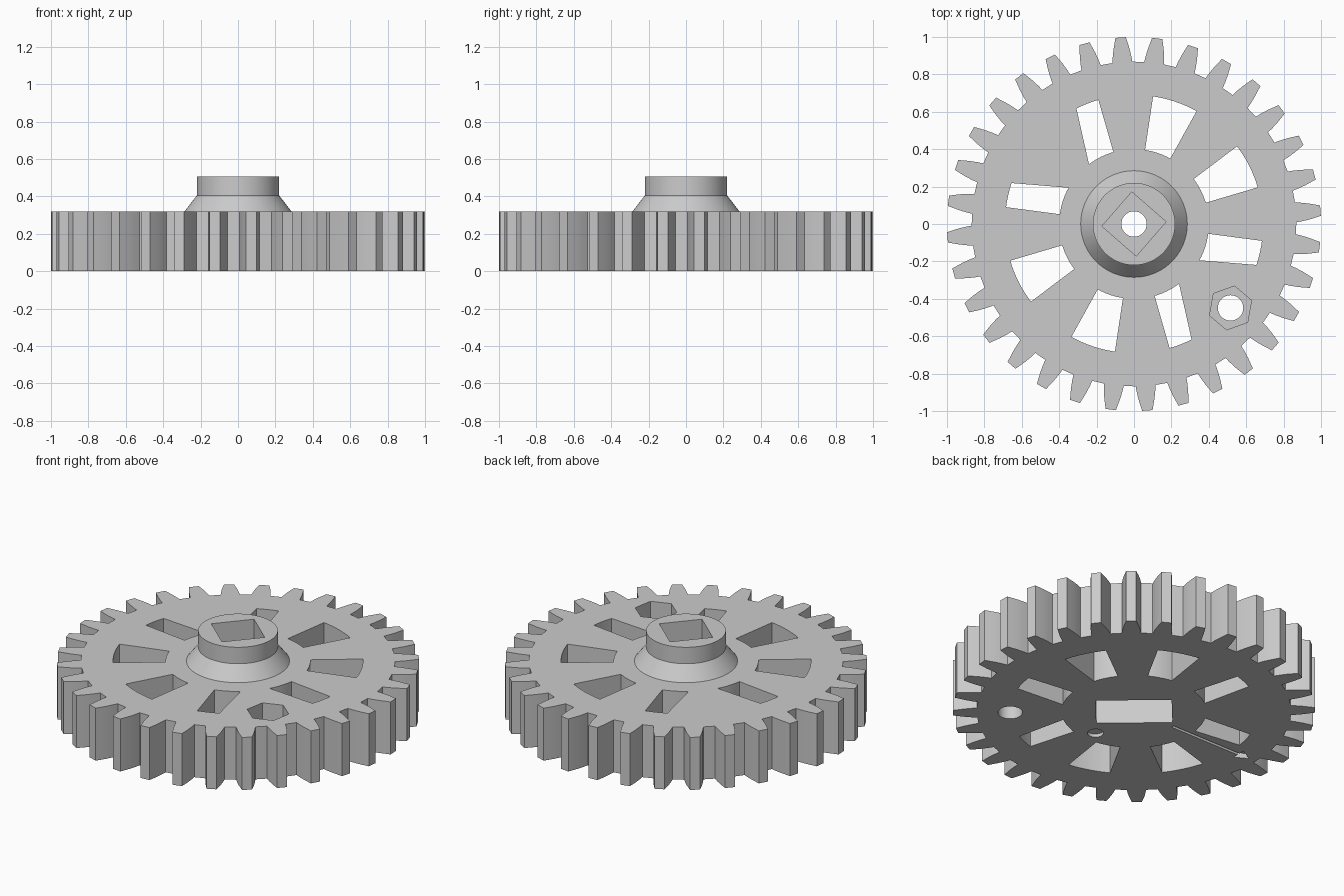
import bpy, bmesh
from math import radians, cos, sin, pi
from mathutils import Matrix, Vector

TEETH = 32
TURN = 4.1          # rotation of the tooth pattern, degrees
AXIS = -41          # direction of the bolt and the square socket, degrees
PLATE_TOP = 0.32
HUB_TOP = 0.505

if "Cube" in bpy.data.objects:
    bpy.data.objects.remove(bpy.data.objects["Cube"], do_unlink=True)

grey = bpy.data.materials.new("plain_grey")
grey.use_nodes = True
COLOUR = (0.6, 0.6, 0.6, 1)
grey.diffuse_color = COLOUR
grey.node_tree.nodes["Principled BSDF"].inputs["Base Color"].default_value = COLOUR


def polar(r, deg):
    return Vector((r * cos(radians(deg)), r * sin(radians(deg))))


def prism(name, outline, z0, z1):
    """Extrude a flat outline from z0 up to z1."""
    bm = bmesh.new()
    face = bm.faces.new([bm.verts.new((p[0], p[1], z0)) for p in outline])
    up = bmesh.ops.extrude_face_region(bm, geom=[face])["geom"]
    bmesh.ops.translate(bm, vec=(0, 0, z1 - z0),
                        verts=[g for g in up if isinstance(g, bmesh.types.BMVert)])
    bmesh.ops.recalc_face_normals(bm, faces=bm.faces)
    return finish(name, bm)


def finish(name, bm):
    mesh = bpy.data.meshes.new(name)
    bm.to_mesh(mesh)
    bm.free()
    mesh.materials.append(grey)
    ob = bpy.data.objects.new(name, mesh)
    bpy.context.collection.objects.link(ob)
    return ob


def ngon(centre, r, n, start=0.0):
    return [Vector(centre) + polar(r, start + 360 * i / n) for i in range(n)]


def rect(centre, length, width, deg):
    turn = Matrix.Rotation(radians(deg), 2)
    return [Vector(centre) + turn @ Vector((x * length / 2, y * width / 2))
            for x, y in ((-1, -1), (1, -1), (1, 1), (-1, 1))]


def combine(target, tools, operation):
    """Apply one boolean per tool, then remove the tools."""
    for tool in tools:
        tool.hide_render = True
        mod = target.modifiers.new("boolean", "BOOLEAN")
        mod.operation = operation
        mod.solver = "EXACT"
        mod.object = tool
    graph = bpy.context.evaluated_depsgraph_get()
    result = bpy.data.meshes.new_from_object(target.evaluated_get(graph))
    target.modifiers.clear()
    target.data = result
    for tool in tools:
        bpy.data.objects.remove(tool, do_unlink=True)


# Toothed disc: flank given as radius and half angle, mirrored for each tooth
flank = [(0.868, 3.5), (0.9, 3.15), (0.94, 2.6), (0.975, 2.0), (1.0, 1.6)]
outline = []
for i in range(TEETH):
    mid = TURN + i * 360 / TEETH
    outline += [polar(r, mid - a) for r, a in flank]
    outline += [polar(r, mid + a) for r, a in reversed(flank)]
gear = prism("gear_wheel", outline, 0, PLATE_TOP)

# Hub: turned profile with a sloping foot
bm = bmesh.new()
profile = [(0, 0.2), (0.285, 0.2), (0.285, PLATE_TOP), (0.22, 0.405), (0.22, HUB_TOP), (0, HUB_TOP)]
pts = [bm.verts.new((r, 0, z)) for r, z in profile]
edges = [bm.edges.new(pair) for pair in zip(pts, pts[1:])]
bmesh.ops.spin(bm, geom=pts + edges, cent=(0, 0, 0), axis=(0, 0, 1),
               angle=2 * pi, steps=72, use_duplicate=False)
bmesh.ops.remove_doubles(bm, verts=bm.verts, dist=0.0005)
bmesh.ops.recalc_face_normals(bm, faces=bm.faces)
combine(gear, [finish("hub", bm)], "UNION")


# Windows between the spokes, each with curved inner and outer ends
def window(inner, outer):
    steps = 8
    span = lambda r, a, b: [polar(r, a + (b - a) * k / steps) for k in range(steps + 1)]
    return span(0.4, *inner) + span(0.69, *reversed(outer))


cutters = []
shapes = [((61, 81.5), (61, 81.5)), ((16.5, 37), (16.5, 37)),
          ((-29, -7.5), (-18.5, -7.5)), ((-74, -53), (-74, -63.5))]
for half in (0, 180):
    for inner, outer in shapes:
        pts = window([a + half for a in inner], [a + half for a in outer])
        cutters.append(prism("window_cutter", pts, -0.1, 0.4))

# Square socket above, rectangular pocket below, bore between them
cutters.append(prism("socket_cutter", rect((0, 0), 0.243, 0.243, AXIS), 0.29, 0.6))
cutters.append(prism("pocket_cutter", rect((0, 0), 0.42, 0.25, AXIS), -0.1, 0.2))
cutters.append(prism("bore_cutter", ngon((0, 0), 0.068, 32), 0.1, 0.4))

# Bolt hole with a hexagonal nut recess
bolt = polar(0.684, AXIS)
cutters.append(prism("nut_cutter", ngon(bolt, 0.119, 6, 20), 0.2, 0.4))
cutters.append(prism("bolt_cutter", ngon(bolt, 0.068, 32), -0.1, 0.3))

# Underside marks: a thin groove with a pointed end, and a small dimple
cutters.append(prism("groove_cutter", rect((-0.53, 0.01), 0.52, 0.018, 0), -0.1, 0.03))
cutters.append(prism("point_cutter", ngon((-0.77, 0.01), 0.05, 3, 180), -0.1, 0.03))
cutters.append(prism("dimple_cutter", ngon((0.01, -0.32), 0.045, 16), -0.1, 0.02))
combine(gear, cutters, "DIFFERENCE")

# Smooth the round walls, keep the corners sharp
bpy.ops.object.select_all(action="DESELECT")
gear.select_set(True)
bpy.context.view_layer.objects.active = gear
bpy.ops.object.shade_smooth_by_angle(angle=radians(25))
